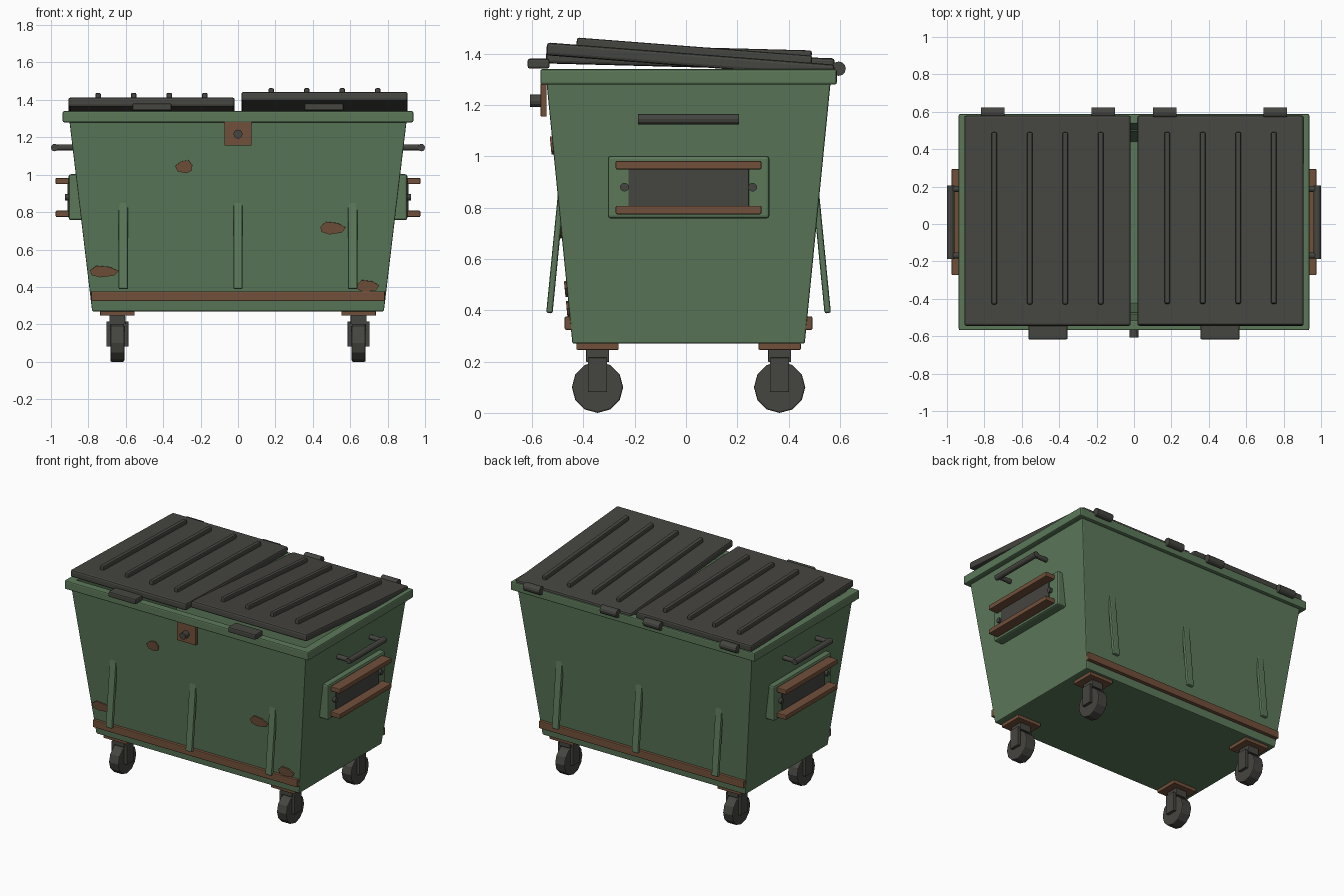
import bpy, bmesh, math
from mathutils import Matrix, Vector

if "Cube" in bpy.data.objects:
    bpy.data.objects.remove(bpy.data.objects["Cube"], do_unlink=True)

MID = 0.01          # y of the bin's middle
SLOPE = math.atan2(0.10, 1.02)


def material(name, rgb):
    m = bpy.data.materials.new(name)
    m.use_nodes = True
    m.diffuse_color = (*rgb, 1)
    bsdf = next(n for n in m.node_tree.nodes if n.type == "BSDF_PRINCIPLED")
    bsdf.inputs["Base Color"].default_value = (*rgb, 1)
    bsdf.inputs["Roughness"].default_value = 0.8
    return m


GREEN = material("painted green", (0.107, 0.19, 0.102))
RUST = material("rust brown", (0.165, 0.08, 0.043))
GREY = material("dark grey", (0.06, 0.059, 0.052))


def finish(name, bm, mat, matrix=None, bevel=0):
    bmesh.ops.recalc_face_normals(bm, faces=bm.faces)
    mesh = bpy.data.meshes.new(name)
    bm.to_mesh(mesh)
    bm.free()
    mesh.materials.append(mat)
    ob = bpy.data.objects.new(name, mesh)
    bpy.context.collection.objects.link(ob)
    if matrix:
        ob.matrix_world = matrix
    if bevel:
        mod = ob.modifiers.new("bevel", "BEVEL")
        mod.width, mod.segments = bevel, 2
        mod.limit_method = "ANGLE"
    return ob


def box(name, center, size, mat, bevel=0.005, matrix=None):
    bm = bmesh.new()
    bmesh.ops.create_cube(bm, size=1)
    bmesh.ops.scale(bm, vec=size, verts=bm.verts)
    m = (matrix or Matrix()) @ Matrix.Translation(center)
    return finish(name, bm, mat, m, bevel)


def rod(name, center, radius, length, axis, mat, sides=12, bevel=0):
    bm = bmesh.new()
    bmesh.ops.create_cone(bm, cap_ends=True, segments=sides, radius1=radius,
                          radius2=radius, depth=length)
    turn = {"x": Matrix.Rotation(math.pi / 2, 4, "Y"),
            "y": Matrix.Rotation(math.pi / 2, 4, "X")}[axis]
    return finish(name, bm, mat, Matrix.Translation(center) @ turn, bevel)


def loft(name, loops, mat, closed, bevel):
    """Rectangular loops (half x, half y, z) joined in order."""
    bm = bmesh.new()
    rings = [[bm.verts.new((sx * hx, MID + sy * hy, z))
              for sx, sy in ((-1, -1), (1, -1), (1, 1), (-1, 1))]
             for hx, hy, z in loops]
    pairs = list(zip(rings, rings[1:]))
    if closed:
        pairs.append((rings[-1], rings[0]))
    else:
        bm.faces.new(rings[0])
        bm.faces.new(rings[-1])
    for a, b in pairs:
        for i in range(4):
            j = (i + 1) % 4
            bm.faces.new((a[i], a[j], b[j], b[i]))
    return finish(name, bm, mat, None, bevel)


# Hollow tapered tub and its rim
loft("tub", [(0.78, 0.453, 0.27), (0.903, 0.555, 1.30),
             (0.88, 0.532, 1.30), (0.76, 0.433, 0.29)], GREEN, False, 0.006)
loft("rim", [(0.937, 0.578, 1.28), (0.937, 0.578, 1.34),
             (0.875, 0.525, 1.34), (0.875, 0.525, 1.28)], GREEN, True, 0.008)

# Lids hinged at the back, one raised more than the other
for side, sx, angle, back_top in (("right", -1, 1.5, 1.383), ("left", 1, 4.4, 1.358)):
    hinge = Matrix.Translation((sx * 0.4625, 0.58, back_top)) @ \
        Matrix.Rotation(math.radians(-angle), 4, "X")
    box(side + "_lid", (0, -0.5625, -0.025), (0.89, 1.125, 0.05), GREY, 0.012, hinge)
    for i in range(4):
        box(f"{side}_lid_ridge_{i}", ((i - 1.5) * 0.19, -0.55, 0.008),
            (0.03, 0.92, 0.04), GREY, 0.008, hinge)
    box(side + "_lid_grip", (sx * 0.46, -0.575, 1.362), (0.21, 0.085, 0.038), GREY, 0.008)
    for i, x in enumerate((0.165, 0.755)):
        rod(f"{side}_hinge_{i}", (sx * x, 0.595, 1.342), 0.028, 0.125, "x", GREY)

# Latch
box("latch_plate", (0, -0.555, 1.22), (0.145, 0.024, 0.13), RUST, 0.004)
rod("latch_bolt", (0, -0.58, 1.217), 0.024, 0.056, "y", GREY)

# Stiffening ribs and rusty bumper bars, front and back
for end, sy in (("front", -1), ("back", 1)):
    for i, x in enumerate((-0.613, 0, 0.613)):
        lean = Matrix.Translation((x, MID + sy * 0.518, 0.64)) @ \
            Matrix.Rotation(sy * SLOPE, 4, "X")
        box(f"{end}_rib_{i}", (0, 0, 0), (0.05, 0.025, 0.505), GREEN, 0.008, lean)
    box(end + "_bumper_bar", (0, MID + sy * 0.463, 0.35), (1.572, 0.04, 0.052), RUST)

# Lifting pockets and handles on both ends
for side, sx in (("right", -1), ("left", 1)):
    box(side + "_pocket_plate", (sx * 0.868, MID, 0.88), (0.075, 0.63, 0.245), GREEN, 0.012)
    box(side + "_pocket_panel", (sx * 0.9, MID, 0.88), (0.025, 0.47, 0.16), GREY, 0.003)
    for level, z in (("upper", 0.966), ("lower", 0.791)):
        box(f"{side}_{level}_pocket_bar", (sx * 0.935, MID, z), (0.08, 0.568, 0.033), RUST)
    for i, sy in enumerate((-1, 1)):
        rod(f"{side}_pocket_bolt_{i}", (sx * 0.91, MID + sy * 0.25, 0.88), 0.017, 0.03, "x", GREY)
        rod(f"{side}_handle_post_{i}", (sx * 0.93, MID + sy * 0.178, 1.145), 0.016, 0.1, "x", GREY)
    rod(side + "_handle_grip", (sx * 0.98, MID, 1.145), 0.02, 0.394, "y", GREY)

# Casters
for side, sx in (("right", -1), ("left", 1)):
    for end, sy in (("front", -1), ("back", 1)):
        x, y = sx * 0.645, MID + sy * 0.355
        name = f"{end}_{side}_caster"
        box(name + "_plate", (x, y, 0.259), (0.185, 0.165, 0.026), RUST, 0.004)
        box(name + "_stem", (x, y, 0.223), (0.085, 0.09, 0.05), GREY, 0.004)
        for i, k in enumerate((-1, 1)):
            box(f"{name}_fork_{i}", (x + k * 0.048, y, 0.148), (0.022, 0.075, 0.135), GREY, 0.003)
        rod(name + "_wheel", (x, y, 0.1), 0.1, 0.074, "x", GREY, 12, 0.006)

# Rust patches lying on the sloping front
outline = ((-1, 0.2), (-0.55, 1), (0.35, 0.8), (1, 0.1), (0.7, -0.7), (-0.3, -1), (-0.9, -0.6))
for i, (x, z, w, h) in enumerate(((-0.29, 1.043, -0.046, 0.035), (0.508, 0.715, 0.068, 0.034),
                                  (-0.715, 0.483, 0.076, 0.031), (0.695, 0.405, 0.06, 0.032))):
    bm = bmesh.new()
    face = bm.faces.new([bm.verts.new((px * w, 0, pz * h)) for px, pz in outline])
    out = bmesh.ops.extrude_face_region(bm, geom=[face])
    moved = [v for v in out["geom"] if isinstance(v, bmesh.types.BMVert)]
    bmesh.ops.translate(bm, verts=moved, vec=(0, -0.009, 0))
    wall_y = MID - 0.453 - (z - 0.27) * math.tan(SLOPE)
    finish(f"rust_patch_{i}", bm, RUST, Matrix.Translation((x, wall_y, z)) @
           Matrix.Rotation(SLOPE, 4, "X"))
